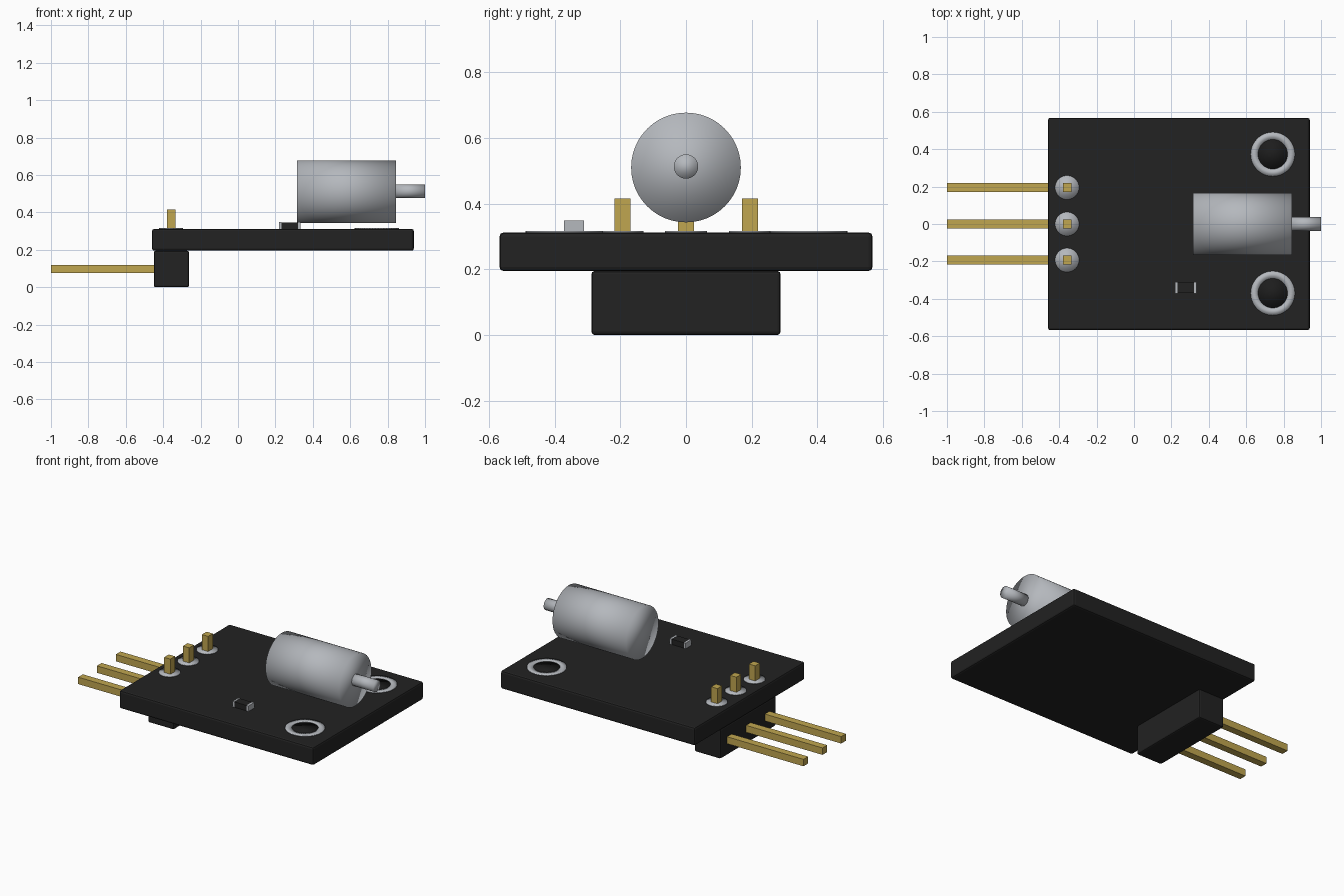
import bpy, bmesh, math
from mathutils import Matrix, Vector

cube = bpy.data.objects.get("Cube")
if cube:
    bpy.data.objects.remove(cube, do_unlink=True)


def material(name, rgb):
    m = bpy.data.materials.new(name)
    m.use_nodes = True
    m.diffuse_color = (*rgb, 1)
    node = next(n for n in m.node_tree.nodes if n.type == "BSDF_PRINCIPLED")
    node.inputs["Base Color"].default_value = (*rgb, 1)
    return m


BLACK = material("matte black", (0.016, 0.016, 0.016))
DARK = material("hole black", (0.012, 0.012, 0.012))
SILVER = material("silver metal", (0.46, 0.48, 0.51))
GOLD = material("gold metal", (0.53, 0.38, 0.08))


def finish(name, bm, mat, smooth=False):
    bmesh.ops.recalc_face_normals(bm, faces=bm.faces)
    for f in bm.faces:
        f.smooth = smooth
    mesh = bpy.data.meshes.new(name)
    bm.to_mesh(mesh)
    bm.free()
    mesh.materials.append(mat)
    ob = bpy.data.objects.new(name, mesh)
    bpy.context.collection.objects.link(ob)
    return ob


def box(name, low, high, mat, bevel=0):
    low, high = Vector(low), Vector(high)
    bm = bmesh.new()
    bmesh.ops.create_cube(bm, size=1)
    bmesh.ops.scale(bm, vec=high - low, verts=bm.verts)
    bmesh.ops.translate(bm, vec=(low + high) / 2, verts=bm.verts)
    ob = finish(name, bm, mat)
    if bevel:
        mod = ob.modifiers.new("rounded edges", "BEVEL")
        mod.width = bevel
        mod.segments = 2
    return ob


def cylinder(name, centre, radius, depth, mat, along_x=False, sides=48):
    bm = bmesh.new()
    turn = Matrix.Rotation(math.pi / 2, 4, "Y") if along_x else Matrix()
    bmesh.ops.create_cone(bm, cap_ends=True, segments=sides, radius1=radius,
                          radius2=radius, depth=depth,
                          matrix=Matrix.Translation(centre) @ turn)
    return finish(name, bm, mat, True)


def ring(name, x, y, z, inner, outer, height, sides=48):
    # Square profile spun around a vertical axis
    bm = bmesh.new()
    profile = [(inner, 0), (outer, 0), (outer, height), (inner, height)]
    loops = [[bm.verts.new((x + r * math.cos(a), y + r * math.sin(a), z + h))
              for r, h in profile]
             for a in (math.tau * i / sides for i in range(sides))]
    for i in range(sides):
        a, b = loops[i], loops[(i + 1) % sides]
        for j in range(4):
            k = (j + 1) % 4
            bm.faces.new((a[j], b[j], b[k], a[k]))
    return finish(name, bm, SILVER, True)


def bent_pin(name, y):
    # L-shaped side profile extruded across the pin width
    profile = [(-1, 0.075), (-0.335, 0.075), (-0.335, 0.415),
               (-0.38, 0.415), (-0.38, 0.12), (-1, 0.12)]
    bm = bmesh.new()
    face = bm.faces.new([bm.verts.new((x, y - 0.024, z)) for x, z in profile])
    out = bmesh.ops.extrude_face_region(bm, geom=[face])
    moved = [v for v in out["geom"] if isinstance(v, bmesh.types.BMVert)]
    bmesh.ops.translate(bm, vec=(0, 0.048, 0), verts=moved)
    return finish(name, bm, GOLD)


# Circuit board and pin header
TOP = 0.312
box("circuit_board", (-0.46, -0.568, 0.195), (0.94, 0.568, TOP), BLACK, 0.012)
box("pin_header", (-0.45, -0.288, 0), (-0.262, 0.288, 0.195), BLACK, 0.01)

# Pins with solder pads
for label, y in (("right", -0.193), ("middle", 0), ("left", 0.195)):
    bent_pin(label + "_pin", y)
    cylinder(label + "_solder_pad", (-0.358, y, TOP + 0.002), 0.064, 0.005, SILVER)

# Mounting holes
for label, y in (("right", -0.37), ("left", 0.373)):
    ring(label + "_hole_ring", 0.742, y, TOP - 0.001, 0.079, 0.118, 0.006)
    cylinder(label + "_hole", (0.742, y, TOP), 0.08, 0.003, DARK)

# Metal can sensor with end lead
cylinder("sensor_can", (0.58, 0, 0.51), 0.167, 0.53, SILVER, True)
cylinder("sensor_lead", (0.915, 0, 0.513), 0.037, 0.17, SILVER, True, 32)

# Small surface-mounted resistor
box("resistor_body", (0.233, -0.37, TOP), (0.321, -0.312, 0.347), BLACK)
box("resistor_cap_inner", (0.22, -0.371, TOP), (0.233, -0.311, 0.348), SILVER)
box("resistor_cap_outer", (0.321, -0.371, TOP), (0.335, -0.311, 0.348), SILVER)
